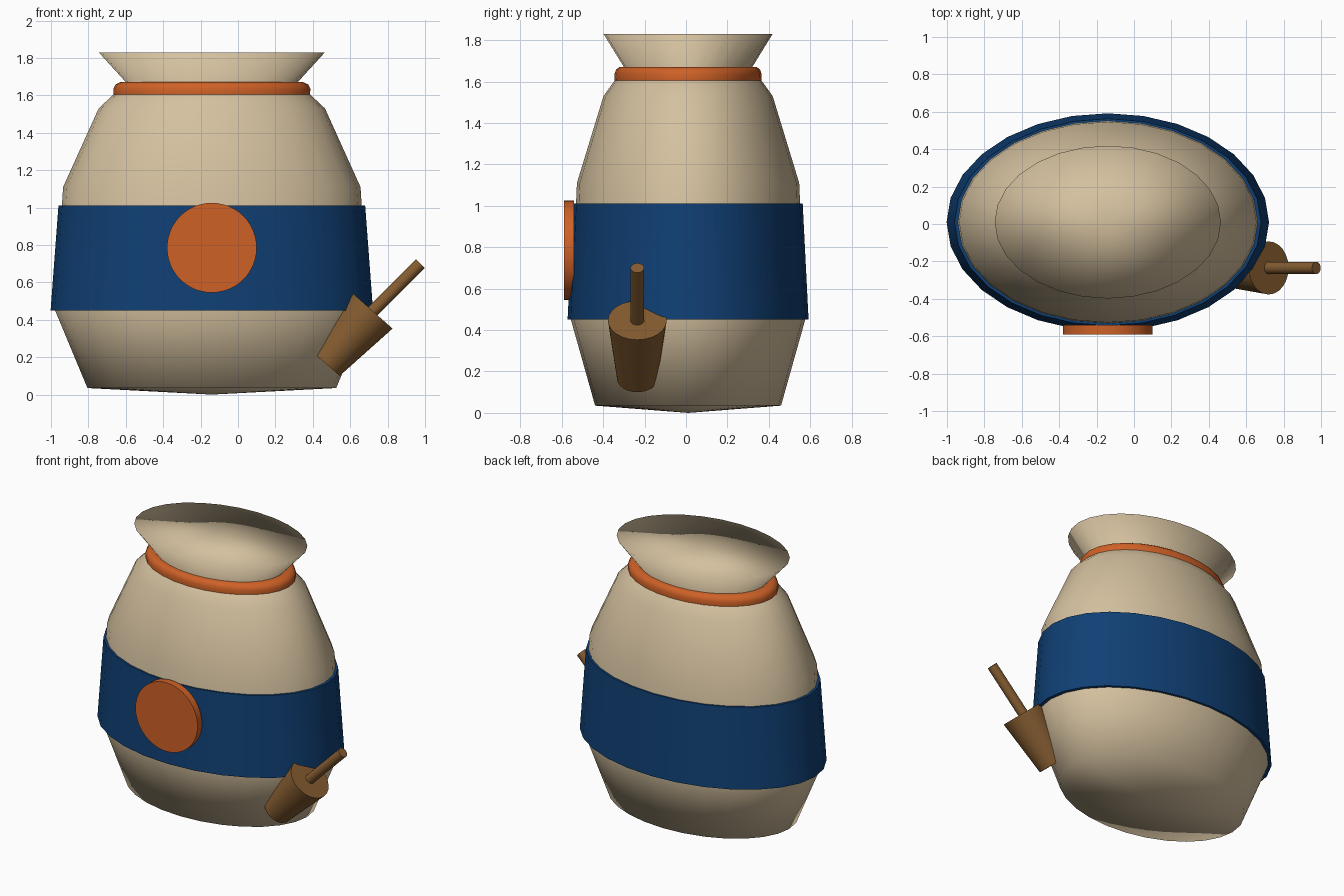
import bpy, bmesh, math
from mathutils import Vector

cube = bpy.data.objects.get("Cube")
if cube:
    bpy.data.objects.remove(cube)

CENTRE = Vector((-0.14, 0.01, 0))
SQUASH = 0.675      # depth of the oval relative to its width
SIDES = 28


def material(name, rgb):
    m = bpy.data.materials.new(name)
    m.use_nodes = True
    m.diffuse_color = (*rgb, 1)
    m.node_tree.nodes["Principled BSDF"].inputs["Base Color"].default_value = (*rgb, 1)
    return m


beige = material("beige clay", (0.66, 0.53, 0.345))
blue = material("dark blue", (0.005, 0.05, 0.175))
orange = material("orange", (0.62, 0.12, 0.02))
brown = material("brown wood", (0.235, 0.108, 0.03))


def finish(name, bm, mat, angle):
    bmesh.ops.recalc_face_normals(bm, faces=bm.faces)
    mesh = bpy.data.meshes.new(name)
    bm.to_mesh(mesh)
    bm.free()
    mesh.materials.append(mat)
    ob = bpy.data.objects.new(name, mesh)
    bpy.context.collection.objects.link(ob)
    bpy.ops.object.select_all(action="DESELECT")
    ob.select_set(True)
    bpy.context.view_layer.objects.active = ob
    if angle is None:
        bpy.ops.object.shade_smooth()
    else:
        bpy.ops.object.shade_smooth_by_angle(angle=math.radians(angle))
    return ob


def oval_lathe(name, profile, mat, closed=False, angle=None):
    """Sweep a (radius, height) profile around the oval; zero radius is a pole."""
    bm = bmesh.new()
    rings = []
    for r, z in profile:
        if r == 0:
            rings.append([bm.verts.new(CENTRE + Vector((0, 0, z)))] * SIDES)
            continue
        ring = []
        for i in range(SIDES):
            a = math.tau * i / SIDES
            ring.append(bm.verts.new(
                CENTRE + Vector((r * math.cos(a), r * SQUASH * math.sin(a), z))))
        rings.append(ring)
    pairs = list(zip(rings, rings[1:]))
    if closed:
        pairs.append((rings[-1], rings[0]))
    for lo, hi in pairs:
        for i in range(SIDES):
            j = (i + 1) % SIDES
            corners = dict.fromkeys((lo[i], lo[j], hi[j], hi[i]))
            bm.faces.new(list(corners))
    return finish(name, bm, mat, angle)


def rod(name, start, end, r1, r2, mat, sides):
    """Capped cone or cylinder between two points."""
    start, end = Vector(start), Vector(end)
    axis = end - start
    bm = bmesh.new()
    bmesh.ops.create_cone(bm, cap_ends=True, segments=sides,
                          radius1=r1, radius2=r2, depth=axis.length)
    ob = finish(name, bm, mat, 40)
    ob.location = (start + end) / 2
    ob.rotation_euler = axis.to_track_quat("Z", "Y").to_euler()
    return ob


# Jar body with flared, closed mouth
oval_lathe("jar_body", [
    (0, 0), (0.665, 0.035), (0.838, 0.45), (0.795, 1.11), (0.605, 1.53),
    (0.525, 1.605), (0.45, 1.66), (0.605, 1.83), (0, 1.825)], beige)

# Wide band around the belly
oval_lathe("belly_band", [
    (0.82, 0.45), (0.862, 0.45), (0.82, 1.01), (0.78, 1.01)],
    blue, closed=True, angle=40)

# Rounded ring around the neck
oval_lathe("neck_ring", [
    (0.44, 1.605), (0.525, 1.605), (0.527, 1.635), (0.515, 1.658),
    (0.49, 1.67), (0.44, 1.67)], orange, closed=True, angle=50)

# Round badge on the front
rod("front_badge", (-0.14, -0.54, 0.785), (-0.14, -0.59, 0.785),
    0.24, 0.24, orange, 48)

# Tilted spout with a thin stick
rod("side_spout", (0.47, -0.235, 0.165), (0.72, -0.235, 0.447),
    0.098, 0.142, brown, 24)
rod("spout_stick", (0.69, -0.235, 0.415), (0.975, -0.235, 0.70),
    0.033, 0.033, brown, 16)
